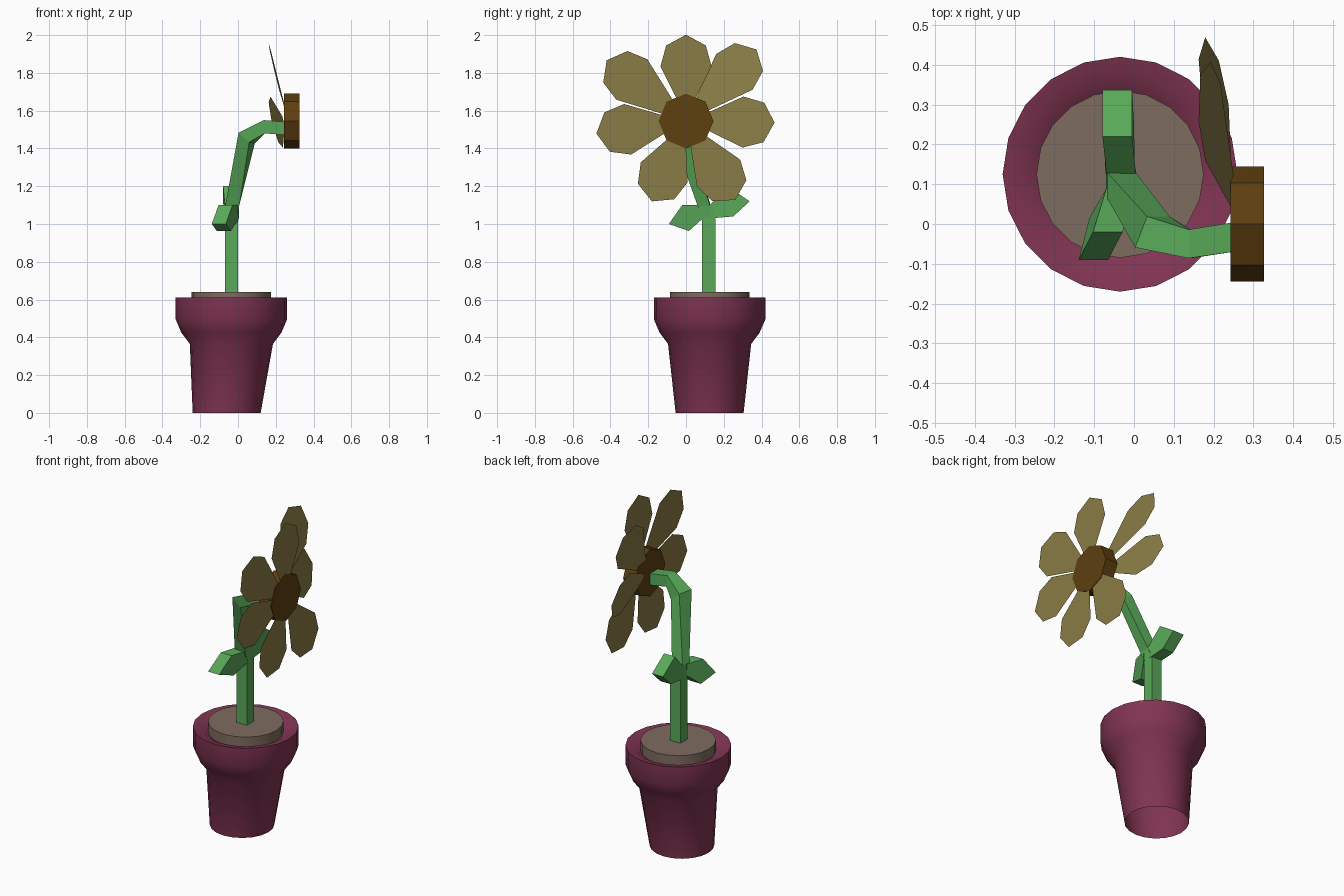
import bpy, bmesh
from math import sin, cos, pi, radians
from mathutils import Vector

if "Cube" in bpy.data.objects:
    bpy.data.objects.remove(bpy.data.objects["Cube"])


def material(name, rgb):
    m = bpy.data.materials.new(name)
    m.diffuse_color = (*rgb, 1)
    m.use_nodes = True
    m.node_tree.nodes["Principled BSDF"].inputs["Base Color"].default_value = m.diffuse_color
    return m


POT = material("plum_clay", (0.22, 0.035, 0.085))
SOIL = material("soil_brown", (0.21, 0.15, 0.115))
GREEN = material("leaf_green", (0.10, 0.40, 0.10))
OLIVE = material("petal_olive", (0.25, 0.20, 0.06))
BROWN = material("seed_brown", (0.11, 0.05, 0.005))


def build(name, rings, mat, cap_ends=True, smooth=False):
    """Skin a list of equal-length point rings into one object."""
    bm = bmesh.new()
    vs = [[bm.verts.new(p) for p in r] for r in rings]
    n = len(rings[0])
    for a, b in zip(vs, vs[1:]):
        for i in range(n):
            j = (i + 1) % n
            bm.faces.new((a[i], a[j], b[j], b[i]))
    if cap_ends:
        bm.faces.new(vs[0][::-1])
        if len(vs) > 1:
            bm.faces.new(vs[-1])
            bmesh.ops.recalc_face_normals(bm, faces=bm.faces)
    me = bpy.data.meshes.new(name)
    bm.to_mesh(me)
    bm.free()
    me.materials.append(mat)
    ob = bpy.data.objects.new(name, me)
    bpy.context.collection.objects.link(ob)
    if smooth:
        bpy.ops.object.select_all(action='DESELECT')
        ob.select_set(True)
        bpy.context.view_layer.objects.active = ob
        bpy.ops.object.shade_smooth_by_angle(angle=radians(40))
    return ob


def circle(x, y, z, r, n=20):
    return [(x + r * cos(2 * pi * i / n), y + r * sin(2 * pi * i / n), z) for i in range(n)]


CX, CY = -0.035, 0.125

# Pot: open shell, foot slightly shifted, lip folding inward
profile = [(-0.06, 0.18, 0), (CX, 0.22, 0.365), (CX, 0.265, 0.425), (CX, 0.295, 0.495),
           (CX, 0.295, 0.61), (CX, 0.245, 0.60), (CX, 0.205, 0.575)]
build("pot", [circle(x, CY, z, r) for x, r, z in profile], POT, cap_ends=False, smooth=True)

# Soil disc
build("soil", [circle(CX, CY, z, 0.21) for z in (0.56, 0.64)], SOIL, smooth=True)

# Stem: square section (centre, side, up), bending over to the flower head
stem = [((-0.035, 0.12, 0.60), (0, 0.035, 0), (-0.035, 0, 0)),
        ((-0.035, 0.12, 1.03), (0, 0.035, 0), (-0.035, 0, 0)),
        ((-0.030, 0.095, 1.10), (0, 0.033, 0), (-0.036, 0, 0.005)),
        ((0.046, -0.02, 1.455), (0.015, 0.039, -0.003), (-0.028, 0.0, 0.025)),
        ((0.14, -0.05, 1.515), (0, 0.036, 0), (-0.003, 0, 0.035)),
        ((0.255, -0.032, 1.505), (0, 0.037, 0), (0, 0, 0.035))]
rings = []
for c, a, b in stem:
    c, a, b = Vector(c), Vector(a), Vector(b)
    rings.append([c + a + b, c - a + b, c - a - b, c + a - b])
build("stem", rings, GREEN)

# Leaves: five-sided outlines given thickness along x
leaf_outlines = {
    "back_leaf": [(-0.032, 0.125, 1.10), (-0.042, 0.22, 1.20), (-0.042, 0.337, 1.12),
                  (-0.037, 0.25, 1.04), (-0.035, 0.13, 1.03)],
    "front_leaf": [(-0.032, 0.09, 1.10), (-0.066, -0.02, 1.10), (-0.102, -0.091, 1.00),
                   (-0.075, 0.015, 0.963), (-0.032, 0.09, 1.03)]}
for name, pts in leaf_outlines.items():
    build(name, [[(x + s * 0.037, y, z) for x, y, z in pts] for s in (-1, 1)], GREEN)

# Flower centre: eight-sided disc facing +x
HZ = 1.545
build("flower_centre", [[(x, 0.145 * cos(i * pi / 4), HZ + 0.145 * sin(i * pi / 4))
                         for i in range(8)] for x in (0.243, 0.326)], BROWN)

# Petals: flat sheets (angle, offset, x at centre, slope in y, slope in z)
# five sit at the front of the disc, two hang behind it and lean back
half = [(0.07, 0.026), (0.29, 0.135), (0.40, 0.105)]
outline = [(r, -w) for r, w in half] + [(0.457, 0)] + [(r, w) for r, w in half[::-1]]
FRONT = 0.323
petals = [(90, 0, FRONT, 0, 0), (45.5, 0.075, 0.267, -0.03, -0.235),
          (-1, 0.012, 0.252, -0.16, -0.24), (-58, 0.035, FRONT, 0, 0),
          (247, 0.005, FRONT, 0, 0), (188, 0.022, FRONT, 0, 0), (142.5, 0.072, FRONT, 0, 0)]
for k, (ang, off, x0, ky, kz) in enumerate(petals):
    c, s = cos(radians(ang)), sin(radians(ang))
    pts = []
    for i, (r, w) in enumerate(outline):
        r += off if 0 < i < len(outline) - 1 else 0
        y, z = r * c - w * s, r * s + w * c
        pts.append((x0 + ky * y + kz * z, y, HZ + z))
    build(f"petal_{k + 1}", [pts[::-1]], OLIVE)
